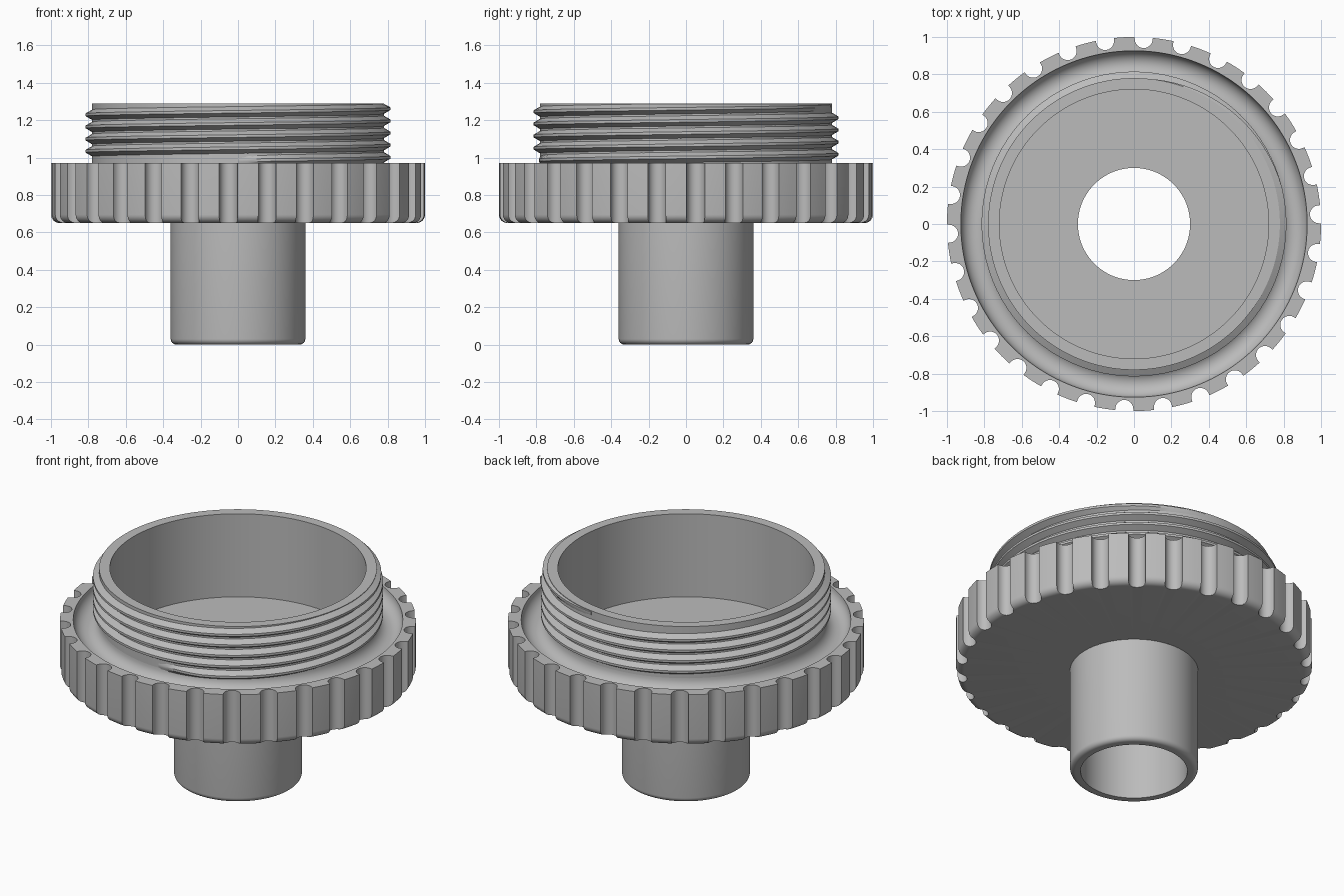
import bpy
import bmesh
from math import sin, cos, asin, sqrt, pi, radians, tau

if "Cube" in bpy.data.objects:
    bpy.data.objects.remove(bpy.data.objects["Cube"])

# One plain grey for the whole fitting
grey = bpy.data.materials.new("plain_grey")
grey.use_nodes = True
grey.diffuse_color = (0.5, 0.5, 0.5, 1)
grey.node_tree.nodes["Principled BSDF"].inputs["Base Color"].default_value = (0.5, 0.5, 0.5, 1)


def arc(cr, cz, rad, start, end, steps):
    """Points of an arc in the (radius, height) plane, angles in degrees."""
    pts = []
    for i in range(steps + 1):
        a = radians(start + (end - start) * i / steps)
        pts.append((cr + rad * cos(a), cz + rad * sin(a)))
    return pts


def sweep(name, angles, section, closed=True, caps=False):
    """Skin the (radius, height) sections placed at each angle about z."""
    bm = bmesh.new()
    rows = []
    for k, a in enumerate(angles):
        rows.append([bm.verts.new((r * cos(a), r * sin(a), z)) for r, z in section(k)])
    count = len(rows)
    for i in range(count if closed else count - 1):
        p, q = rows[i], rows[(i + 1) % count]
        for j in range(len(p) - 1):
            bm.faces.new((p[j], q[j], q[j + 1], p[j + 1]))
    if caps:
        bm.faces.new(rows[0])
        bm.faces.new(rows[-1][::-1])
    bmesh.ops.dissolve_degenerate(bm, dist=1e-6, edges=bm.edges[:])
    mesh = bpy.data.meshes.new(name)
    bm.to_mesh(mesh)
    bm.free()
    mesh.materials.append(grey)
    obj = bpy.data.objects.new(name, mesh)
    bpy.context.collection.objects.link(obj)
    bpy.ops.object.select_all(action="DESELECT")
    obj.select_set(True)
    bpy.context.view_layer.objects.active = obj
    bpy.ops.object.shade_smooth_by_angle(angle=radians(32))
    return obj


ROUND = [tau * i / 128 for i in range(128)]
FLOOR, UNDER, RIM, TOP = 0.775, 0.65, 0.97, 1.29
BORE, SPOUT, CUP, WALL = 0.30, 0.36, 0.72, 0.78

# Spout tube with a rounded lower edge
spout_profile = [(BORE, FLOOR), (BORE, 0)]
spout_profile += arc(SPOUT - 0.03, 0.03, 0.03, -90, 0, 6) + [(SPOUT, UNDER)]
sweep("spout_tube", ROUND, lambda k: spout_profile)

# Cup wall and floor
cup_profile = [(WALL, RIM - 0.01), (WALL, TOP), (CUP, TOP), (CUP, FLOOR), (BORE, FLOOR)]
sweep("threaded_cup", ROUND, lambda k: cup_profile)

# Grip collar: rounded lower edge, concave gutter on top, scalloped rim
NOTCHES, CENTRE, SCOOP = 30, 0.99, 0.048
half = asin(SCOOP / CENTRE)
pitch = tau / NOTCHES
collar_angles, limits = [], []
for n in range(NOTCHES):
    mid = radians(3) + n * pitch
    # scooped part of the rim
    collar_angles.append(mid - half)
    limits.append(1.0)
    for i in range(13):
        d = -half * cos(pi * i / 12)
        depth = sqrt(max(0, SCOOP ** 2 - (CENTRE * sin(d)) ** 2))
        collar_angles.append(mid + d)
        limits.append(CENTRE * cos(d) - depth)
    # plain part of the rim
    for i in range(4):
        collar_angles.append(mid + half + (pitch - 2 * half) * i / 4)
        limits.append(1.0)

EDGE = 0.045
collar_profile = [(SPOUT, UNDER)] + arc(1 - EDGE, UNDER + EDGE, EDGE, -90, 0, 8)
collar_profile += [(1.0, RIM)] + arc(0.853, RIM, 0.073, 0, -180, 16)
sweep("grip_collar", collar_angles,
      lambda k: [(min(r, limits[k]), z) for r, z in collar_profile])

# Right-handed screw thread that fades out at both ends
START, END, STEP = -450, 1165, 4
turns = list(range(START, END + 1, STEP))


def tooth(k):
    deg = turns[k]
    z = 1.066 + 0.065 * deg / 360
    fade = max(0.03, min(1, (deg - START) / 20, (END - deg) / 70))
    crest = WALL + 0.035 * fade
    shape = [(WALL - 0.004, -0.03), (crest, -0.007), (crest, 0.007), (WALL - 0.004, 0.03)]
    return [(r, min(z + dz, TOP - 0.002 + dz * 0.02)) for r, dz in shape]


sweep("screw_thread", [radians(t) for t in turns], tooth, closed=False, caps=True)
